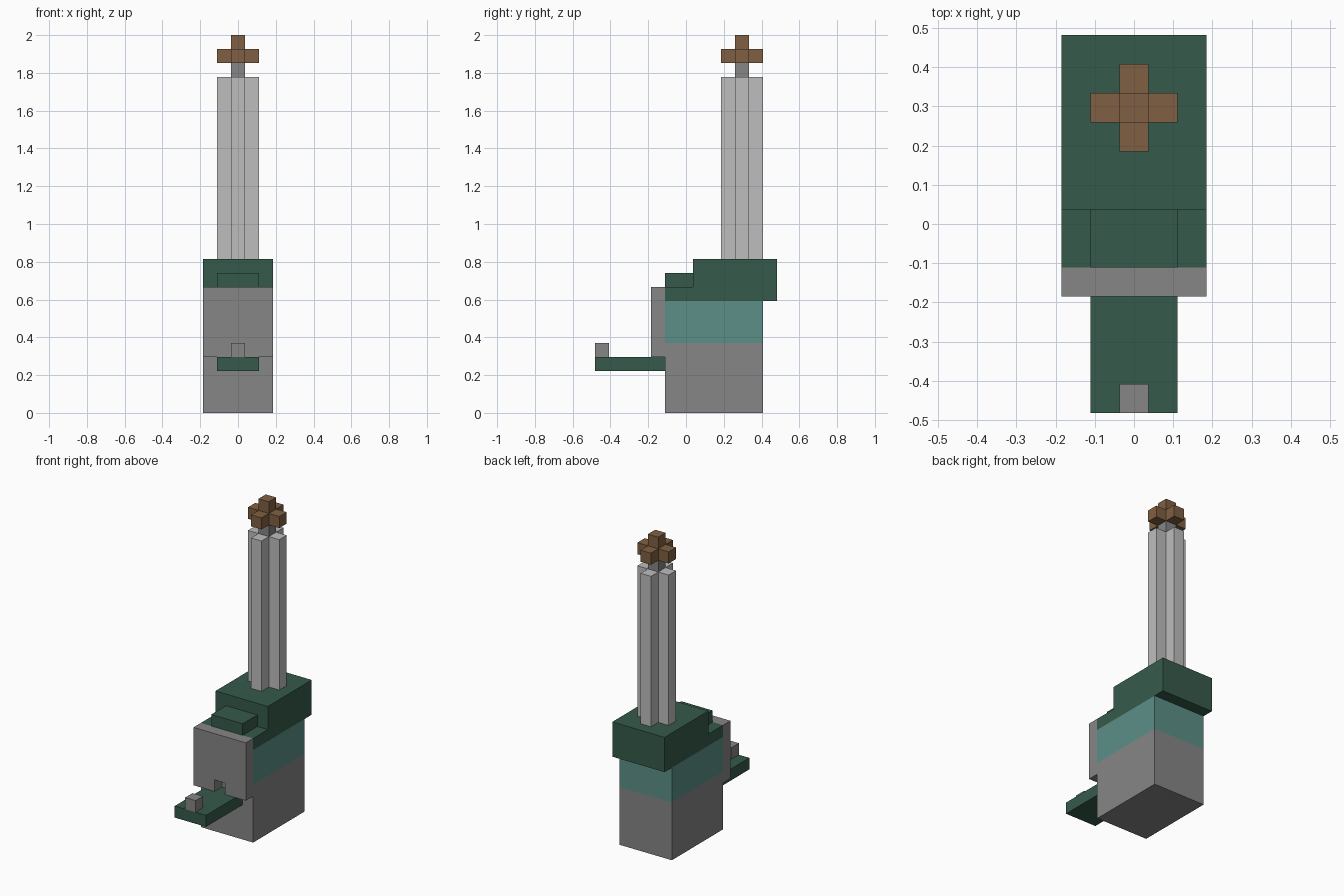
import bpy
import bmesh
from mathutils import Vector

cube = bpy.data.objects.get("Cube")
if cube:
    bpy.data.objects.remove(cube, do_unlink=True)

U = 2 / 27  # one block
PIPE_Y = 4  # centre of the pipe cluster, in blocks


def material(name, rgb):
    def linear(c):
        c /= 255
        return c / 12.92 if c <= 0.04045 else ((c + 0.055) / 1.055) ** 2.4
    colour = (*[linear(c) for c in rgb], 1)
    mat = bpy.data.materials.new(name)
    mat.use_nodes = True
    mat.diffuse_color = colour
    bsdf = mat.node_tree.nodes["Principled BSDF"]
    bsdf.inputs["Base Color"].default_value = colour
    bsdf.inputs["Roughness"].default_value = 0.9
    return mat


grey = material("stone grey", (134, 134, 134))
light = material("pale grey", (190, 190, 190))
green = material("dark green", (54, 90, 75))
teal = material("teal", (92, 143, 135))
brown = material("brown", (128, 96, 66))


def prism(name, outline, push, mat):
    """Extrude a closed outline of block coordinates along push."""
    bm = bmesh.new()
    face = bm.faces.new([bm.verts.new(Vector(p) * U) for p in outline])
    top = bmesh.ops.extrude_face_region(bm, geom=[face], use_keep_orig=True)
    moved = [v for v in top["geom"] if isinstance(v, bmesh.types.BMVert)]
    bmesh.ops.translate(bm, verts=moved, vec=Vector(push) * U)
    bmesh.ops.recalc_face_normals(bm, faces=bm.faces)
    mesh = bpy.data.meshes.new(name)
    bm.to_mesh(mesh)
    bm.free()
    mesh.materials.append(mat)
    obj = bpy.data.objects.new(name, mesh)
    bpy.context.collection.objects.link(obj)
    return obj


def box(name, half, y0, y1, z0, z1, mat, x=0):
    """Box spanning x - half to x + half, in blocks."""
    a, b = x - half, x + half
    return prism(name, [(a, y0, z0), (b, y0, z0), (b, y1, z0), (a, y1, z0)],
                 (0, 0, z1 - z0), mat)


# Main body
box("body_base", 2.5, -1.5, 5.5, 0, 5, grey)
box("body_band", 2.5, -1.5, 5.5, 5, 8, teal)

# Stepped lid, overhanging at the back
box("lid_front", 2.5, -1.5, 0.5, 8, 9, green)
box("lid_step", 1.5, -1.5, 0.5, 9, 10, green)
box("lid_main", 2.5, 0.5, 6.5, 8, 11, green)

# Front plate with a small notch in its lower edge
notched = [(-2.5, 4), (-0.5, 4), (-0.5, 5), (0.5, 5),
           (0.5, 4), (2.5, 4), (2.5, 9), (-2.5, 9)]
prism("front_plate", [(x, -2.5, z) for x, z in notched], (0, 1, 0), grey)

# Tray and its end block
box("tray", 1.5, -6.5, -1.5, 3, 4, green)
box("tray_block", 0.5, -6.5, -5.5, 4, 5, grey)

# Four pipes around a central rod, topped by a cross of blocks
box("centre_rod", 0.5, PIPE_Y - 0.5, PIPE_Y + 0.5, 11, 25, grey)
for side, dx, dy in (("left", 1, 0), ("right", -1, 0),
                     ("front", 0, -1), ("back", 0, 1)):
    y = PIPE_Y + dy
    box(side + "_pipe", 0.5, y - 0.5, y + 0.5, 11, 24, light, dx)
    box(side + "_finial_arm", 0.5, y - 0.5, y + 0.5, 25, 26, brown, dx)
box("finial_core", 0.5, PIPE_Y - 0.5, PIPE_Y + 0.5, 25, 27, brown)
